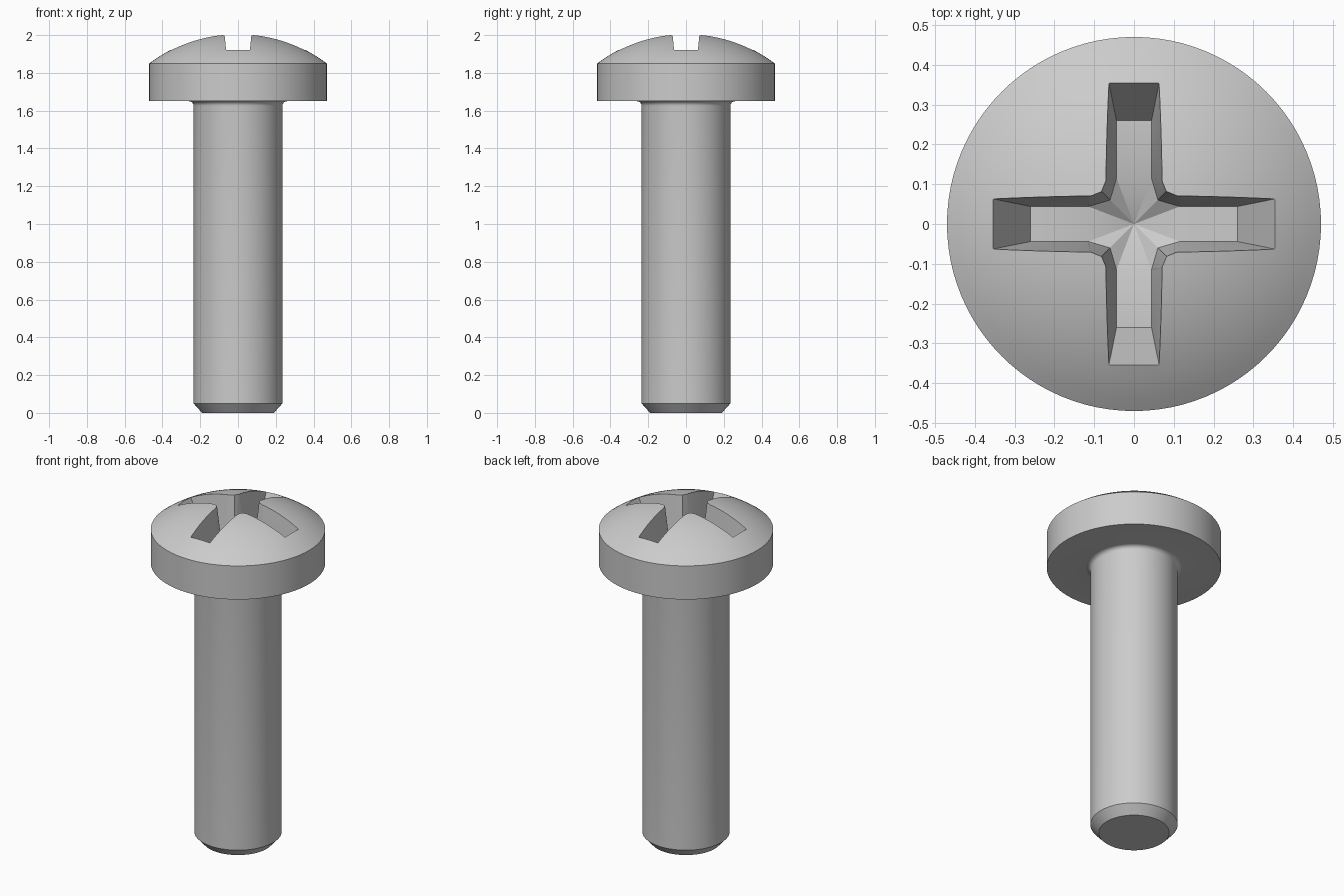
import bpy, bmesh
from math import sin, cos, pi, radians, sqrt
from mathutils import Matrix

default = bpy.data.objects.get("Cube")
if default:
    bpy.data.objects.remove(default, do_unlink=True)

# Single metal colour
steel = bpy.data.materials.new("light grey steel")
steel.use_nodes = True
grey = (0.6, 0.6, 0.6, 1)
steel.diffuse_color = grey
steel.node_tree.nodes["Principled BSDF"].inputs["Base Color"].default_value = grey


def make_object(name, bm):
    bmesh.ops.remove_doubles(bm, verts=bm.verts, dist=1e-5)
    bmesh.ops.recalc_face_normals(bm, faces=bm.faces)
    mesh = bpy.data.meshes.new(name)
    bm.to_mesh(mesh)
    bm.free()
    mesh.materials.append(steel)
    obj = bpy.data.objects.new(name, mesh)
    bpy.context.collection.objects.link(obj)
    return obj


# Screw profile: chamfered tip, shank, neck fillet, flat rim, dome
shank_r, head_r, head_z, rim_z, apex_z, fillet = 0.235, 0.47, 1.65, 1.85, 2.008, 0.025
profile = [(0, 0), (0.19, 0), (shank_r, 0.05)]
for i in range(7):
    a = pi - i * pi / 12
    profile.append((shank_r + fillet * (1 + cos(a)), head_z - fillet * (1 - sin(a))))
profile.append((head_r, head_z))
rise = apex_z - rim_z
dome_r = (head_r ** 2 + rise ** 2) / (2 * rise)
rings = 16
for i in range(rings + 1):
    r = head_r * (1 - i / rings)
    profile.append((r, apex_z - dome_r + sqrt(dome_r ** 2 - r ** 2)))

bm = bmesh.new()
verts = [bm.verts.new((r, 0, z)) for r, z in profile]
edges = [bm.edges.new(pair) for pair in zip(verts, verts[1:])]
bmesh.ops.spin(bm, geom=verts + edges, cent=(0, 0, 0), axis=(0, 0, 1),
               angle=2 * pi, steps=96, use_duplicate=False)
screw = make_object("screw", bm)


# Tapered cross recess: one arm and its corner, repeated four times
def arm_points(end, half, inner, corner, z):
    return [(inner, -half, z), (end, -half, z), (end, half, z),
            (inner, half, z), (corner, corner, z)]


floor_z, top_z, pit_z = 1.73, 2.02, 1.68
bm = bmesh.new()
low, high = [], []
for k in range(4):
    turn = Matrix.Rotation(k * pi / 2, 3, 'Z')
    for loop, pts in ((low, arm_points(0.26, 0.044, 0.115, 0.06, floor_z)),
                      (high, arm_points(0.403, 0.073, 0.108, 0.083, top_z))):
        loop.extend(bm.verts.new(turn @ Matrix.Translation(p).to_translation()) for p in pts)
pit = bm.verts.new((0, 0, pit_z))
count = len(low)
for i in range(count):
    j = (i + 1) % count
    bm.faces.new((low[i], low[j], high[j], high[i]))
for k in range(4):
    s = 5 * k
    a, b, c, d, e = low[s:s + 5]
    bm.faces.new((a, b, c, d))
    for p, q in ((a, d), (d, e), (e, low[(s + 5) % count])):
        bm.faces.new((p, q, pit))
bm.faces.new(high)
cutter = make_object("cross_recess_cutter", bm)
cutter.hide_render = True

# Cut the recess into the head
cut = screw.modifiers.new("cross recess", 'BOOLEAN')
cut.operation = 'DIFFERENCE'
cut.solver = 'EXACT'
cut.object = cutter
bpy.ops.object.select_all(action='DESELECT')
screw.select_set(True)
bpy.context.view_layer.objects.active = screw
bpy.ops.object.modifier_apply(modifier=cut.name)
bpy.data.objects.remove(cutter, do_unlink=True)

bpy.ops.object.shade_smooth_by_angle(angle=radians(30))
